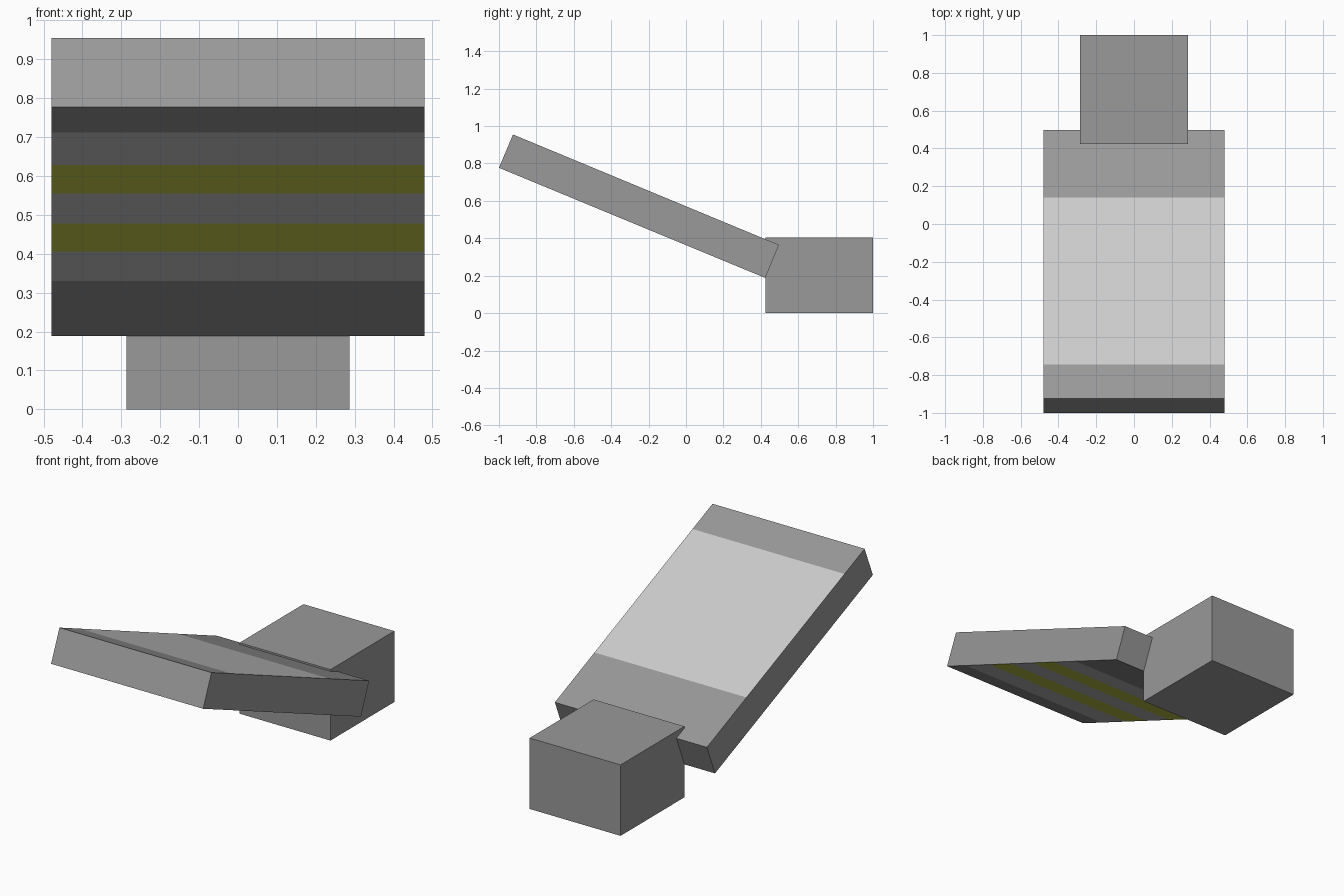
import bpy
import bmesh
from mathutils import Vector

cube = bpy.data.objects.get("Cube")
if cube:
    bpy.data.objects.remove(cube, do_unlink=True)


def make_material(name, color):
    mat = bpy.data.materials.new(name)
    mat.use_nodes = True
    mat.diffuse_color = (*color, 1)
    mat.node_tree.nodes["Principled BSDF"].inputs["Base Color"].default_value = (*color, 1)
    return mat


grey = make_material("mid grey", (0.319, 0.319, 0.319))
pale = make_material("pale grey", (0.604, 0.604, 0.604))
olive = make_material("yellow green", (0.62, 0.69, 0.075))
GREY, PALE, OLIVE = 0, 1, 2


def extrude_profile(name, half_width, edges, materials):
    """Sweep a closed (y, z) outline across x; each edge is (start point, material index)."""
    bm = bmesh.new()
    right = [bm.verts.new((-half_width, p[0], p[1])) for p, _ in edges]
    left = [bm.verts.new((half_width, p[0], p[1])) for p, _ in edges]
    n = len(edges)
    for i, (_, index) in enumerate(edges):
        j = (i + 1) % n
        bm.faces.new((right[i], right[j], left[j], left[i])).material_index = index
    bm.faces.new(right)
    bm.faces.new(left[::-1])
    bmesh.ops.recalc_face_normals(bm, faces=bm.faces[:])
    mesh = bpy.data.meshes.new(name)
    bm.to_mesh(mesh)
    bm.free()
    for mat in materials:
        mesh.materials.append(mat)
    obj = bpy.data.objects.new(name, mesh)
    bpy.context.collection.objects.link(obj)
    return obj


def banded_edge(start, end, bands):
    """Split one side of the outline into bands given as (start fraction, material index)."""
    return [(Vector(start).lerp(Vector(end), f), index) for f, index in bands]


# Tilted slab: corners of its side outline
top_front, top_back = (-0.925, 0.955), (0.497, 0.365)
low_front, low_back = (-1.0, 0.777), (0.424, 0.188)

# Upper face has one wide pale panel, lower face has pale and green stripes
upper = banded_edge(top_front, top_back, [(0, GREY), (0.127, PALE), (0.749, GREY)])
back_end = [(Vector(top_back), GREY)]
lower = banded_edge(low_back, low_front, [
    (0, GREY), (0.241, PALE), (0.370, OLIVE), (0.492, PALE),
    (0.623, OLIVE), (0.747, PALE), (0.890, GREY)])
front_end = [(Vector(low_front), GREY)]
extrude_profile("tilted_slab", 0.48, upper + back_end + lower + front_end,
                [grey, pale, olive])

# Block holding the low end of the slab
block = [((0.424, 0), GREY), ((1, 0), GREY), ((1, 0.405), GREY), ((0.424, 0.405), GREY)]
extrude_profile("rear_block", 0.287, block, [grey])
